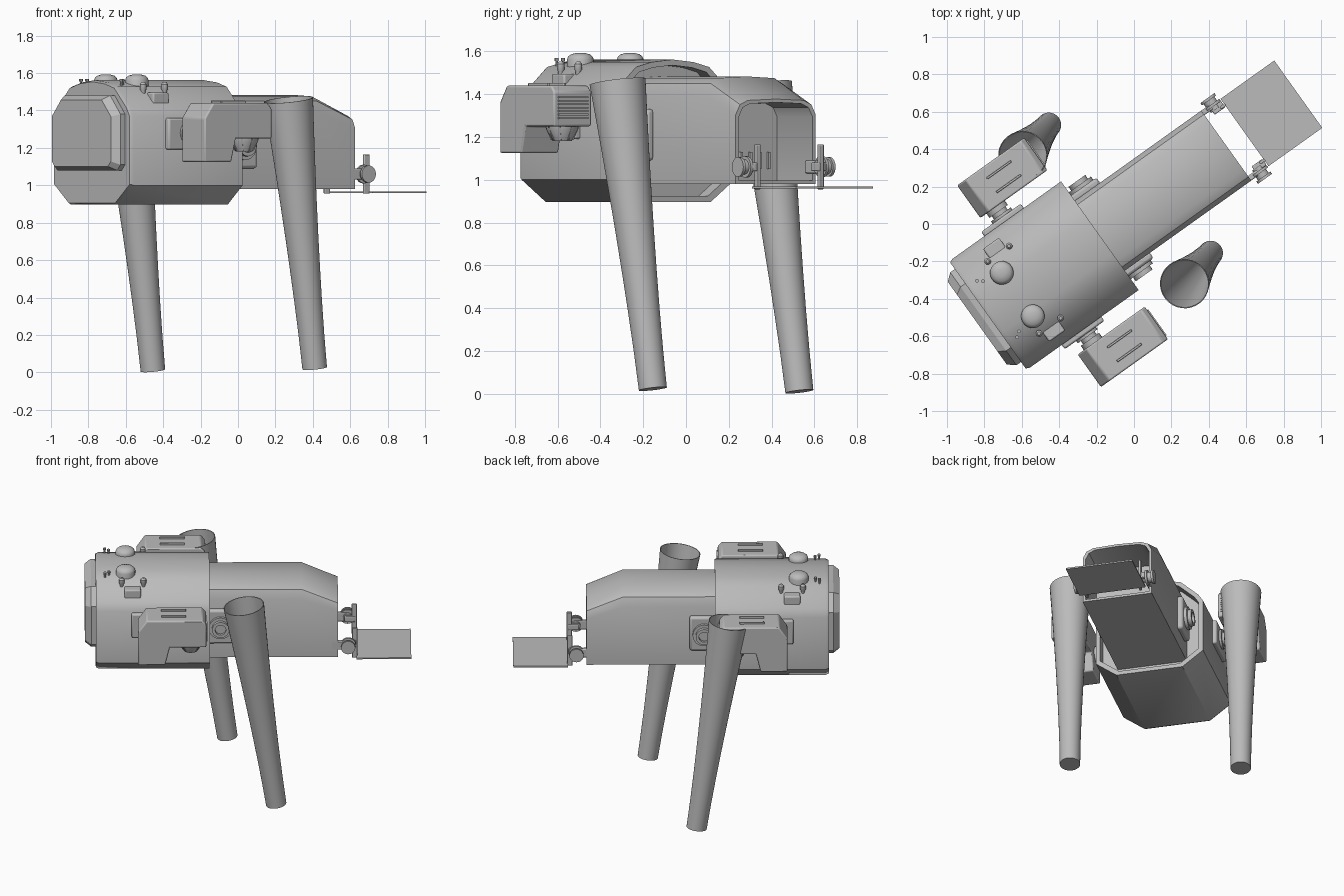
import bpy, bmesh, math
from mathutils import Matrix, Vector

if "Cube" in bpy.data.objects:
    bpy.data.objects.remove(bpy.data.objects["Cube"])

# Local frame: x runs nose to tail, y is sideways, z is up; the body is turned on the ground
M = Matrix.Rotation(math.radians(35.5), 4, 'Z') @ Matrix.Translation((0, 0.055, 0))

grey = bpy.data.materials.new("plain_grey")
grey.diffuse_color = (0.5, 0.5, 0.5, 1)
grey.use_nodes = True
grey.node_tree.nodes["Principled BSDF"].inputs["Base Color"].default_value = grey.diffuse_color


def finish(name, bm, angle=35, matrix=M, bevel=0):
    bmesh.ops.recalc_face_normals(bm, faces=bm.faces)
    for f in bm.faces:
        f.smooth = True
    for e in bm.edges:
        e.smooth = len(e.link_faces) == 2 and e.calc_face_angle(0) < math.radians(angle)
    bm.transform(matrix)
    me = bpy.data.meshes.new(name)
    bm.to_mesh(me)
    bm.free()
    me.materials.append(grey)
    ob = bpy.data.objects.new(name, me)
    bpy.context.collection.objects.link(ob)
    if bevel:
        mod = ob.modifiers.new("bevel", 'BEVEL')
        mod.width, mod.segments = bevel, 2
    return ob


def loft(name, rings, **kw):
    """Skin closed rings of equal length and cap both ends."""
    bm = bmesh.new()
    vs = [[bm.verts.new(p) for p in r] for r in rings]
    n = len(vs[0])
    for a, b in zip(vs, vs[1:]):
        for i in range(n):
            bm.faces.new((a[i], a[(i + 1) % n], b[(i + 1) % n], b[i]))
    bm.faces.new(vs[0])
    bm.faces.new(vs[-1])
    return finish(name, bm, **kw)


def box(name, lo, hi, bevel=0):
    rings = [[(lo[0], lo[1], z), (hi[0], lo[1], z), (hi[0], hi[1], z), (lo[0], hi[1], z)]
             for z in (lo[2], hi[2])]
    return loft(name, rings, bevel=bevel)


def ring(c, r, axis, n=24):
    q = Vector(axis).to_track_quat('Z', 'Y')
    return [Vector(c) + q @ Vector((r * math.cos(t), r * math.sin(t), 0))
            for t in (2 * math.pi * i / n for i in range(n))]


def turned(name, c, axis, profile, n=24, **kw):
    """Turned part: profile is (distance along axis, radius)."""
    return loft(name, [ring(Vector(c) + Vector(axis) * d, r, axis, n) for d, r in profile], **kw)


def section(half, u, s=1, zc=1.23, zmap=lambda z: z):
    """Symmetric cross-section at station u, scaled about height zc."""
    pts = half + [(-y, z) for y, z in reversed(half) if y > 0]
    return [(u, y * s, zc + (zmap(z) - zc) * s) for y, z in pts]


# Head housing with recessed back rim
head = [(.22, .897), (.357, 1.0), (.357, 1.37), (.325, 1.42), (.21, 1.527), (.12, 1.55), (0, 1.562)]
loft("head_housing", [section(head, -.92, .975), section(head, -.9), section(head, -.185),
                      section(head, -.185, .92), section(head, -.26, .92)])

# Front face plate
plate = [(.275, 1.08), (.305, 1.11), (.305, 1.38), (.21, 1.48)]
loft("face_plate", [section(plate, -.91), section(plate, -.95), section(plate, -.99, .89, 1.27)], angle=25)

# Torso with sloped tail end and hollow rear opening
torso = [(.23, .98), (.23, 1.39), (.205, 1.45), (.16, 1.475), (0, 1.483)]
low = lambda z: .98 + (z - .98) * .79
loft("torso", [section(torso, -.3), section(torso, .41), section(torso, .645, zmap=low),
               section(torso, .645, .92, 1.18, low), section(torso, .36, .92, 1.18, low)])

# Louvres inside the rear opening
for i in range(7):
    y = -.16 + i * .053
    box("rear_louvre", (.35, y - .006, 1.05), (.375, y + .006, 1.13))

for s in (-1, 1):
    # Equipment pod beside the head
    prof = [(-.65, 1.125), (-.475, 1.125), (-.445, 1.25), (-.21, 1.25), (-.21, 1.41),
            (-.235, 1.44), (-.595, 1.44), (-.65, 1.36)]
    y0, y1 = s * .555 - .107, s * .555 + .107
    loft("side_pod", [[(u, y, z) for u, z in prof] for y in (y0, y1)], angle=25, bevel=.008)
    # Raised slits on the pod roof
    for dy in (-.045, .045):
        box("pod_slit", (-.5, s * .555 + dy - .006, 1.43), (-.34, s * .555 + dy + .006, 1.453), .003)
    # Grille on the pod rear
    for i in range(7):
        z = 1.285 + i * .016
        box("pod_grille_bar", (-.215, s * .555 - .085, z), (-.203, s * .555 + .085, z + .008))
    # Nozzle under the pod with ribs
    turned("pod_nozzle", (-.31, s * .545, 1.255), (0, 0, -1),
           [(0, .078), (.02, .075), (.075, .045), (.075, .035), (.05, .03)], 16)
    for i in range(8):
        t = i * math.pi / 4
        c, d = math.cos(t), math.sin(t)
        rib = [(.07, 1.255), (.083, 1.255), (.053, 1.185), (.04, 1.185)]
        loft("nozzle_rib", [[(-.31 + c * r - d * k, s * .545 + d * r + c * k, z) for r, z in rib]
                            for k in (-.004, .004)])

    # Shoulder mount between head and pod
    box("shoulder_plate", (-.69, s * .365 - .02, 1.19), (-.43, s * .365 + .02, 1.36), .01)
    turned("shoulder_joint", (-.55, s * .36, 1.28), (0, s, 0),
           [(0, .065), (.04, .065), (.04, .045), (.06, .045), (.06, .06), (.1, .06)])

    # Hip mount on the torso side
    lo, hi = sorted((s * .22, s * .265))
    box("hip_plate", (-.21, lo, 1.09), (-.02, hi, 1.33), .015)
    turned("hip_joint", (-.115, s * .26, 1.21), (0, s, 0),
           [(0, .075), (.025, .075), (.025, .055), (.05, .055), (.05, .035), (.03, .035)])

    # Roof domes
    turned("roof_dome", (-.727, s * .143, 1.5), (0, 0, 1),
           [(0, .063), (.062, .063), (.075, .058), (.086, .045), (.093, .02)])

    # Roof bracket with two round-topped posts
    lo, hi = sorted((s * .235, s * .305))
    box("roof_bracket", (-.735, lo, 1.42), (-.63, hi, 1.495), .008)
    for u in (-.753, -.612):
        turned("bracket_post", (u, s * .237, 1.48), (0, 0, 1),
               [(0, .012), (.025, .012), (.035, .018), (.06, .018), (.072, .009)], 12)

    # Small pins near the front edge
    for u, y in ((-.86, .185), (-.835, .165)):
        turned("roof_pin", (u, s * y, 1.51), (0, 0, 1),
               [(0, .006), (.045, .006), (.045, .01), (.058, .01)], 8)

    # Tail hinge: barrel, flanges, arm and upright fin
    turned("hinge_barrel", (.71, s * .19, 1.06), (0, s, 0),
           [(0, .03), (.02, .03), (.02, .05), (.035, .05), (.035, .035), (.06, .035),
            (.06, .046), (.075, .046), (.075, .02)], 20)
    box("hinge_arm", (.6, s * .215 - .015, 1.03), (.72, s * .215 + .015, 1.09), .006)
    box("hinge_fin", (.735, s * .181 - .008, .955), (.77, s * .181 + .008, 1.165), .004)
    box("hinge_link", (.69, s * .19 - .02, 1.04), (.76, s * .19 + .02, 1.08), .005)

# Flat tail panel
panel = box("tail_panel", (.765, -.221, .958), (1.118, .221, .968))

# Tapered hollow legs, leaning toward the foot
for name, dx, dy, dz in (("right_leg", 0, 0, 0), ("left_leg", -.865, .685, -.012)):
    top = Vector((.27 + dx, -.32 + dy, 1.458 + dz))
    foot = Vector((.41 + dx, -.155 + dy, .022 + dz))
    axis = (top - foot).normalized()
    length = (top - foot).length
    rad = lambda t: .066 + .066 * t ** 1.5
    steps = [i / 8 for i in range(9)]
    outer = [(t * length, rad(t)) for t in steps]
    inner = [(t * length, rad(t) - .005) for t in reversed(steps[1:])]
    turned(name, foot, axis, outer + inner, 32, matrix=Matrix.Identity(4))
